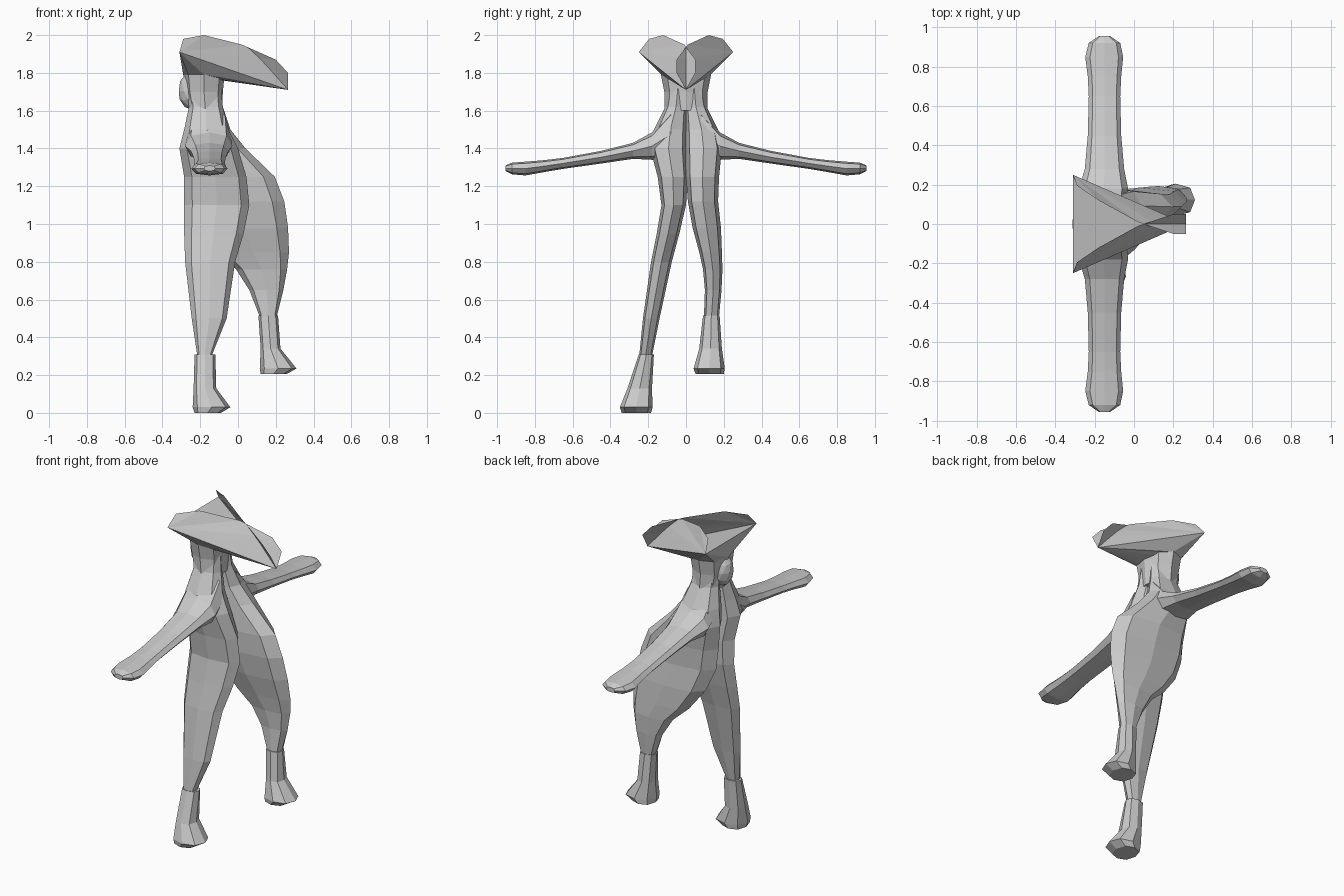
import bpy, bmesh
from mathutils import Vector


def finish(name, bm):
    bmesh.ops.recalc_face_normals(bm, faces=bm.faces)
    me = bpy.data.meshes.new(name)
    bm.to_mesh(me)
    bm.free()
    ob = bpy.data.objects.new(name, me)
    bpy.context.collection.objects.link(ob)
    return ob


OCT = [(1, 0), (.75, .75), (0, 1), (-.75, .75), (-1, 0), (-.75, -.75), (0, -1), (.75, -.75)]


def loft(name, rings, axis="z", side=1):
    """Octagonal tube; each ring is (position, a min, a max, b min, b max)."""
    bm = bmesh.new()
    loops = []
    for t, a0, a1, b0, b1 in rings:
        loop = []
        for u, v in OCT:
            a = (a0 + a1) / 2 + u * (a1 - a0) / 2
            b = (b0 + b1) / 2 + v * (b1 - b0) / 2
            loop.append(bm.verts.new((a, b, t) if axis == "z" else (a, t * side, b)))
        loops.append(loop)
    for p, q in zip(loops, loops[1:]):
        for i in range(8):
            j = (i + 1) % 8
            bm.faces.new((p[i], p[j], q[j], q[i]))
    bm.faces.new(loops[0])
    bm.faces.new(loops[-1])
    return finish(name, bm)


# Two body halves, each running from the neck down to its ankle
loft("standing_body_half", [
    (1.73, -.27, -.09, -.09, .005), (1.62, -.26, -.08, -.11, .005),
    (1.50, -.285, -.05, -.17, .005), (1.40, -.31, .0, -.19, .005),
    (1.25, -.285, .045, -.15, .01), (1.10, -.285, .06, -.13, .0),
    (.95, -.285, .03, -.155, -.035), (.80, -.28, -.015, -.185, -.075),
    (.50, -.245, -.06, -.228, -.14), (.30, -.215, -.14, -.248, -.18)])
loft("raised_body_half", [
    (1.73, -.27, -.09, -.005, .09), (1.62, -.26, -.08, -.005, .11),
    (1.50, -.285, -.04, -.005, .17), (1.40, -.30, .04, -.005, .19),
    (1.25, -.285, .195, .0, .175), (1.12, -.27, .245, .01, .17),
    (.98, -.21, .265, .035, .185), (.85, -.11, .27, .07, .19),
    (.76, -.01, .26, .09, .193), (.65, .06, .24, .1, .188),
    (.51, .115, .205, .095, .175)])

# Boots
loft("standing_boot", [
    (.31, -.23, -.12, -.25, -.17), (.13, -.235, -.115, -.31, -.18),
    (.03, -.24, -.04, -.35, -.177), (0, -.23, -.09, -.34, -.185)])
loft("raised_boot", [
    (.515, .108, .212, .09, .178), (.34, .12, .225, .07, .19),
    (.235, .115, .31, .04, .205), (.207, .12, .26, .05, .2)])

# Flat outstretched arms
for side, label in ((1, "left_arm"), (-1, "right_arm")):
    loft(label, [
        (.08, -.27, -.04, 1.34, 1.61), (.18, -.28, -.03, 1.34, 1.485),
        (.28, -.25, -.05, 1.345, 1.43), (.45, -.235, -.065, 1.32, 1.387),
        (.65, -.23, -.07, 1.292, 1.35), (.75, -.235, -.065, 1.275, 1.338),
        (.85, -.248, -.055, 1.257, 1.33), (.92, -.23, -.07, 1.263, 1.325),
        (.955, -.18, -.12, 1.28, 1.31)], "y", side)

# Neck
loft("neck", [
    (1.80, -.29, -.07, -.135, .135), (1.70, -.28, -.08, -.115, .115),
    (1.60, -.26, -.085, -.115, .115)])

# Faceted head lump at the back
bm = bmesh.new()
bmesh.ops.create_icosphere(bm, subdivisions=2, radius=1)
for v in bm.verts:
    v.co = Vector((-.245 + v.co.x * .072, v.co.y * .065, 1.705 + v.co.z * .1))
finish("head", bm)

# Hat underside: triangular brim narrowing into the neck
bm = bmesh.new()
pts = [(-.31, -.25, 1.91), (-.31, .25, 1.91), (.265, 0, 1.71)]
pts += [(-.18 + u * .11, v * .13, 1.79) for u, v in OCT]
bmesh.ops.convex_hull(bm, input=[bm.verts.new(p) for p in pts])
finish("hat_underside", bm)

# Two upright hat panels that cross near the front
for s, label in ((1, "left_hat_panel"), (-1, "right_hat_panel")):
    bm = bmesh.new()
    edge = [(-.31, .25, 1.91), (-.29, .195, 1.98), (-.18, .12, 2.0), (.02, .01, 1.95),
            (.20, -.05, 1.87), (.265, -.05, 1.80), (.265, 0, 1.71)]
    top = [bm.verts.new((x, y * s, z)) for x, y, z in edge]
    for i in range(1, 6):
        bm.faces.new((top[0], top[i], top[i + 1]))
    finish(label, bm)
